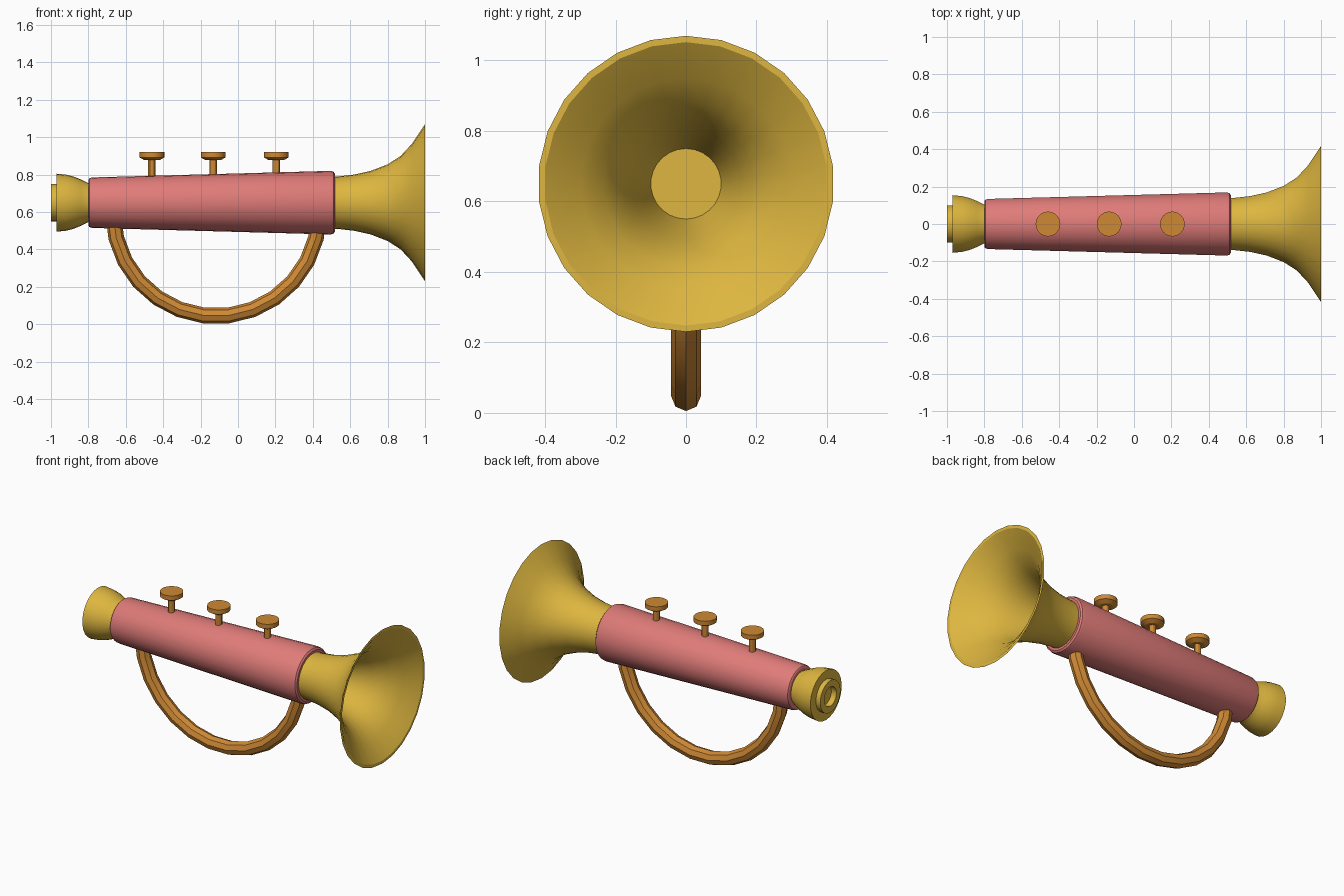
import bpy
import math

AXIS_Z = 0.65   # height of the horn's long axis
SIDES = 26

if "Cube" in bpy.data.objects:
    bpy.data.objects.remove(bpy.data.objects["Cube"], do_unlink=True)


def make_material(name, rgb):
    mat = bpy.data.materials.new(name)
    mat.use_nodes = True
    color = (*rgb, 1)
    mat.diffuse_color = color
    mat.node_tree.nodes["Principled BSDF"].inputs["Base Color"].default_value = color
    return mat


yellow = make_material("brass yellow", (0.73, 0.47, 0.05))
red = make_material("coral red", (0.74, 0.20, 0.19))
orange = make_material("warm orange", (0.62, 0.25, 0.035))


def add_object(name, verts, faces, mat):
    mesh = bpy.data.meshes.new(name)
    mesh.from_pydata(verts, [], faces)
    mesh.materials.append(mat)
    obj = bpy.data.objects.new(name, mesh)
    bpy.context.collection.objects.link(obj)
    bpy.ops.object.select_all(action="DESELECT")
    obj.select_set(True)
    bpy.context.view_layer.objects.active = obj
    bpy.ops.object.mode_set(mode="EDIT")
    bpy.ops.mesh.select_all(action="SELECT")
    bpy.ops.mesh.normals_make_consistent(inside=False)
    bpy.ops.object.mode_set(mode="OBJECT")
    bpy.ops.object.shade_smooth_by_angle(angle=math.radians(30))
    return obj


def skin(name, rings, mat):
    """Join equal rings of points into a capped tube."""
    n = len(rings[0])
    verts = [p for ring in rings for p in ring]
    faces = [(i * n + j, i * n + (j + 1) % n, (i + 1) * n + (j + 1) % n, (i + 1) * n + j)
             for i in range(len(rings) - 1) for j in range(n)]
    faces += [tuple(range(n)), tuple(range(len(verts) - n, len(verts)))]
    return add_object(name, verts, faces, mat)


def circle(n):
    return [(math.cos(2 * math.pi * k / n), math.sin(2 * math.pi * k / n)) for k in range(n)]


def lathe_x(name, profile, mat):
    """Turn (x, radius) points about the horn's axis."""
    rings = [[(x, r * s, AXIS_Z + r * c) for c, s in circle(SIDES)] for x, r in profile]
    return skin(name, rings, mat)


def lathe_z(name, x, profile, sides, mat):
    """Turn (z, radius) points about an upright line at x."""
    rings = [[(x + r * c, r * s, z) for c, s in circle(sides)] for z, r in profile]
    return skin(name, rings, mat)


# Tapered body with rounded ends
lathe_x("body", [(-0.80, 0.11), (-0.80, 0.122), (-0.795, 0.13), (-0.78, 0.135),
                 (0.495, 0.17), (0.51, 0.166), (0.518, 0.155), (0.518, 0.13)], red)

# Flared bell: outside, rim, then the hollow inside
lathe_x("bell", [(0.48, 0.14), (0.54, 0.141), (0.62, 0.15), (0.71, 0.17), (0.80, 0.205),
                 (0.87, 0.25), (0.93, 0.315), (1.0, 0.42), (1.0, 0.402),
                 (0.93, 0.30), (0.87, 0.235), (0.80, 0.19), (0.72, 0.157),
                 (0.62, 0.125), (0.52, 0.10)], yellow)

# Mouthpiece cup with a hollow tube end
lathe_x("mouthpiece", [(-0.76, 0.10), (-0.80, 0.104), (-0.84, 0.124), (-0.88, 0.14),
                       (-0.92, 0.15), (-0.97, 0.155), (-0.97, 0.10), (-1.0, 0.10),
                       (-1.0, 0.06), (-0.965, 0.06)], yellow)

# Half-round handle below the body
rings = []
for i in range(14):
    a = math.pi * (1 + i / 13)
    rings.append([(-0.117 + (0.55 + 0.042 * c) * math.cos(a), 0.042 * s,
                   0.593 + (0.55 + 0.042 * c) * math.sin(a)) for c, s in circle(8)])
skin("handle", rings, orange)

# Three valves: stem and cap
for label, x in (("rear", -0.46), ("middle", -0.133), ("front", 0.205)):
    lathe_z(label + "_valve_stem", x, [(0.72, 0.02), (0.89, 0.02)], 12, orange)
    lathe_z(label + "_valve_cap", x, [(0.877, 0.04), (0.892, 0.066), (0.92, 0.066)], SIDES, orange)
